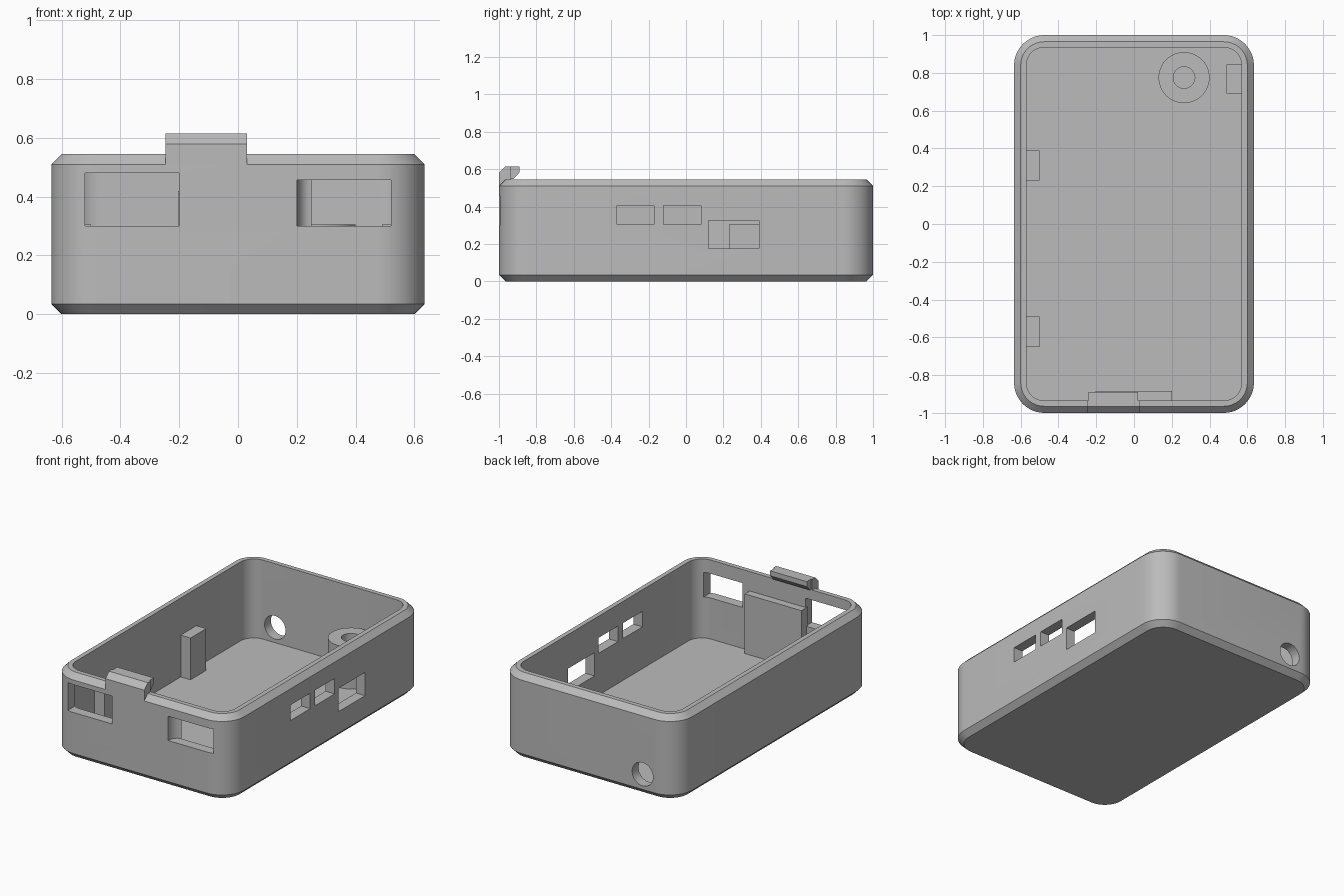
import bpy, bmesh, math
from mathutils import Vector

if "Cube" in bpy.data.objects:
    bpy.data.objects.remove(bpy.data.objects["Cube"], do_unlink=True)

HALF_X, HALF_Y, RIM, FLOOR = 0.635, 1.0, 0.545, 0.035
WALL, CHAMFER, RADIUS = 0.065, 0.035, 0.16
POST_TOP = 0.305

grey = bpy.data.materials.new("plain grey")
grey.use_nodes = True
grey.diffuse_color = (0.5, 0.5, 0.5, 1)
grey.node_tree.nodes["Principled BSDF"].inputs["Base Color"].default_value = grey.diffuse_color


def finish(name, bm):
    bmesh.ops.recalc_face_normals(bm, faces=bm.faces)
    mesh = bpy.data.meshes.new(name)
    bm.to_mesh(mesh)
    bm.free()
    mesh.materials.append(grey)
    obj = bpy.data.objects.new(name, mesh)
    bpy.context.collection.objects.link(obj)
    return obj


def prism(name, points, extrude):
    """Extrude a flat polygon along a vector."""
    bm = bmesh.new()
    face = bm.faces.new([bm.verts.new(p) for p in points])
    new = bmesh.ops.extrude_face_region(bm, geom=[face])["geom"]
    bmesh.ops.translate(bm, vec=Vector(extrude),
                        verts=[v for v in new if isinstance(v, bmesh.types.BMVert)])
    # keep the starting cap so the solid is closed
    if not face.is_valid or len(bm.faces) < len(points) + 2:
        bmesh.ops.holes_fill(bm, edges=[e for e in bm.edges if e.is_boundary], sides=0)
    return finish(name, bm)


def box(name, x, y, z):
    base = [(x[0], y[0], z[0]), (x[1], y[0], z[0]), (x[1], y[1], z[0]), (x[0], y[1], z[0])]
    return prism(name, base, (0, 0, z[1] - z[0]))


def loft(name, rings, closed=False):
    """Join rings of points, either capped at both ends or looped round."""
    bm = bmesh.new()
    loops = [[bm.verts.new(p) for p in ring] for ring in rings]
    pairs = list(zip(loops, loops[1:]))
    if closed:
        pairs.append((loops[-1], loops[0]))
    else:
        bm.faces.new(loops[0])
        bm.faces.new(loops[-1])
    n = len(loops[0])
    for a, b in pairs:
        for i in range(n):
            j = (i + 1) % n
            bm.faces.new((a[i], a[j], b[j], b[i]))
    return finish(name, bm)


def rounded_ring(inset, z, steps=12):
    r = RADIUS - inset
    cx, cy = HALF_X - RADIUS, HALF_Y - RADIUS
    ring = []
    for k, (sx, sy) in enumerate([(1, 1), (-1, 1), (-1, -1), (1, -1)]):
        for i in range(steps + 1):
            a = math.pi / 2 * (k + i / steps)
            ring.append((sx * cx + r * math.cos(a), sy * cy + r * math.sin(a), z))
    return ring


def circle(cx, cy, r, z, n=48):
    return [(cx + r * math.cos(2 * math.pi * i / n),
             cy + r * math.sin(2 * math.pi * i / n), z) for i in range(n)]


# Open tray with chamfered bottom and rim
tray = loft("case_shell", [
    rounded_ring(CHAMFER, 0), rounded_ring(0, CHAMFER),
    rounded_ring(0, RIM - CHAMFER), rounded_ring(CHAMFER, RIM),
    rounded_ring(WALL, RIM), rounded_ring(WALL, FLOOR)])

# Cutters for the side ports
side = (HALF_X - 0.1, HALF_X + 0.1)
cutters = [box("side_port_cutter", side, y, z) for y, z in [
    ((-0.37, -0.17), (0.305, 0.405)),
    ((-0.12, 0.08), (0.305, 0.405)),
    ((0.12, 0.39), (0.175, 0.325))]]

# Front ports; the one on the model's left has a curved inner jamb
cutters.append(box("front_port_cutter", (-0.52, -0.2), (-1.1, -0.9), (0.3, 0.48)))
jamb = [(0.25 - 0.05 * math.cos(a), -1 + WALL * math.sin(a), 0.3)
        for a in (math.pi / 2 * i / 6 for i in range(7))]
cutters.append(prism("curved_port_cutter",
                     [(0.52, -1.1, 0.3), (0.2, -1.1, 0.3)] + jamb
                     + [(0.25, -0.9, 0.3), (0.52, -0.9, 0.3)], (0, 0, 0.157)))

# Round cable hole in the back
cutters.append(prism("cable_hole_cutter",
                     [(x, 0.9, z) for x, z, _ in circle(-0.39, 0.133, 0.075, 0)],
                     (0, 0.2, 0)))

for cutter in cutters:
    cutter.hide_render = True
    mod = tray.modifiers.new("cut", "BOOLEAN")
    mod.operation, mod.solver, mod.object = "DIFFERENCE", "EXACT", cutter
graph = bpy.context.evaluated_depsgraph_get()
cut_mesh = bpy.data.meshes.new_from_object(tray.evaluated_get(graph))
tray.modifiers.clear()
tray.data = cut_mesh
for cutter in cutters:
    bpy.data.objects.remove(cutter, do_unlink=True)

# Support posts along the walls
inner = HALF_X - WALL
for name, y in (("rear", (0.23, 0.39)), ("front", (-0.65, -0.49))):
    box(f"right_{name}_post", (-inner - 0.02, -0.5), y, (FLOOR - 0.01, POST_TOP))
box("left_post", (0.49, inner + 0.02), (0.69, 0.845), (FLOOR - 0.01, POST_TOP))

# Thickened block inside the front wall
box("front_block", (-0.205, 0.2), (-0.95, -0.885), (FLOOR - 0.01, 0.42))

# Hollow screw boss
boss = loft("screw_boss", [
    circle(0.265, 0.775, 0.135, FLOOR - 0.01), circle(0.265, 0.775, 0.135, POST_TOP),
    circle(0.265, 0.775, 0.057, POST_TOP), circle(0.265, 0.775, 0.057, FLOOR - 0.01)],
    closed=True)

# Latch tab rising from the front rim, with a narrower hook behind
tab = [(-1, 0.5), (-1, 0.58), (-0.965, 0.615), (-0.935, 0.615), (-0.935, 0.5)]
prism("latch_tab", [(-0.247, y, z) for y, z in tab], (0.278, 0, 0))
hook = [(-0.945, 0.615), (-0.89, 0.615), (-0.89, 0.583), (-0.922, 0.548), (-0.945, 0.548)]
prism("latch_hook", [(-0.24, y, z) for y, z in hook], (0.262, 0, 0))

# Smooth the rounded corners, keep the chamfers crisp
bpy.ops.object.select_all(action="DESELECT")
for obj in (tray, boss):
    obj.select_set(True)
bpy.context.view_layer.objects.active = tray
bpy.ops.object.shade_smooth_by_angle(angle=math.radians(30))
